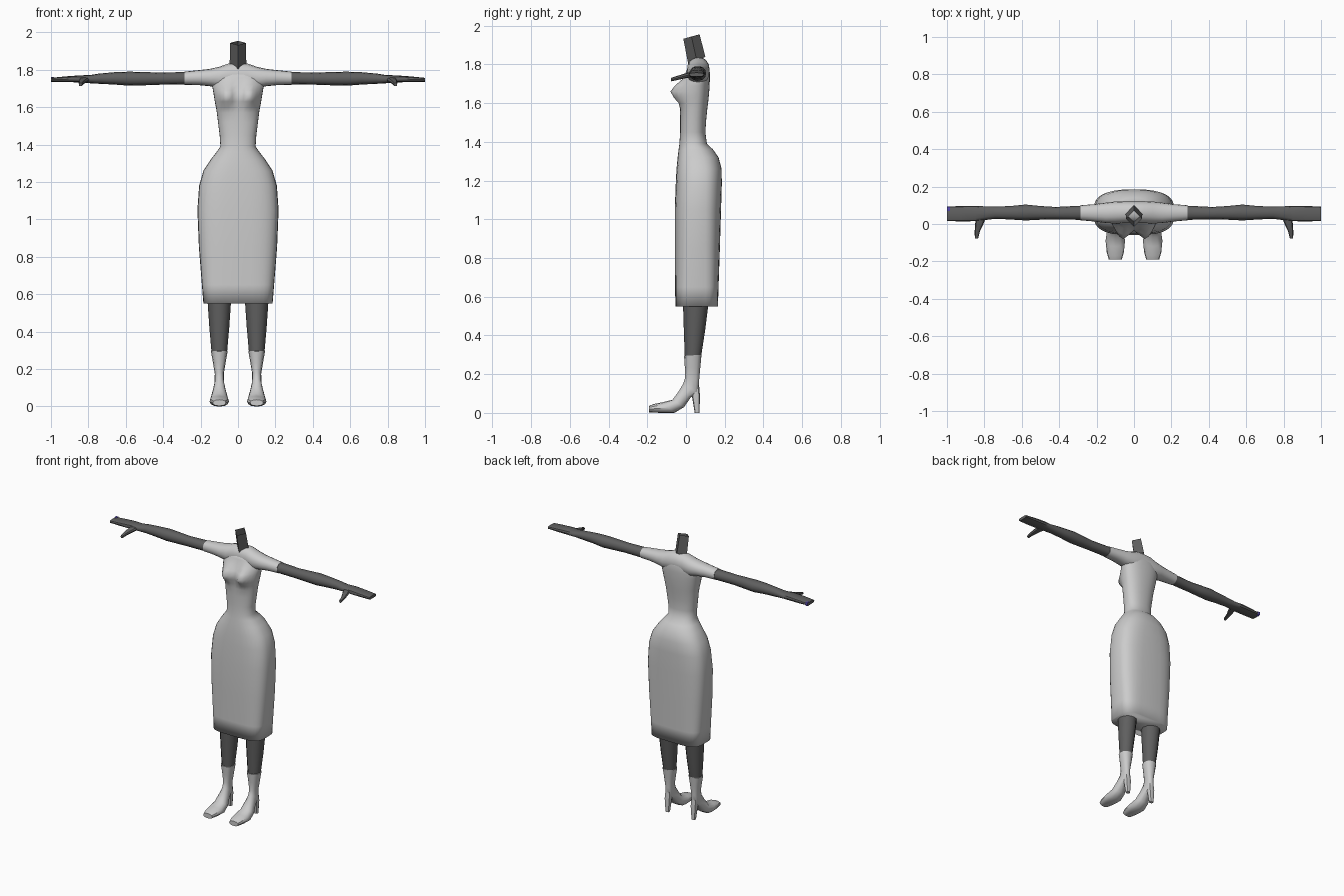
import bpy, bmesh, math
from mathutils import Vector

def material(name, rgb):
    m = bpy.data.materials.new(name)
    m.diffuse_color = (*rgb, 1)
    return m

LIGHT = material("light_grey", (0.60, 0.60, 0.60))
DARK = material("dark_grey", (0.115, 0.115, 0.115))
BLUE = material("blue", (0.10, 0.07, 0.45))
X, Y = Vector((1, 0, 0)), Vector((0, 1, 0))

def ring(a, b, side, n, power):
    """Superellipse with one axis from a to b and the other along side."""
    a, b = Vector(a), Vector(b)
    mid, u = (a + b) / 2, (a - b) / 2
    def shape(t):
        return math.copysign(abs(t) ** (2 / power), t) if abs(t) > 1e-6 else 0
    angles = [math.tau * i / n for i in range(n)]
    return [mid + u * shape(math.cos(t)) + side * shape(math.sin(t)) for t in angles]

def loft(name, rings, mat, capped=True, angle=40):
    """Skin a row of rings into one surface."""
    bm = bmesh.new()
    rows = [[bm.verts.new(p) for p in r] for r in rings]
    n = len(rows[0])
    for r, s in zip(rows, rows[1:]):
        for i in range(n):
            j = (i + 1) % n
            bm.faces.new((r[i], r[j], s[j], s[i]))
    if capped:
        bm.faces.new(rows[0])
        bm.faces.new(rows[-1])
    bmesh.ops.recalc_face_normals(bm, faces=bm.faces)
    mesh = bpy.data.meshes.new(name)
    bm.to_mesh(mesh)
    bm.free()
    ob = bpy.data.objects.new(name, mesh)
    bpy.context.collection.objects.link(ob)
    mesh.materials.append(mat)
    bpy.ops.object.select_all(action='DESELECT')
    ob.select_set(True)
    bpy.context.view_layer.objects.active = ob
    bpy.ops.object.shade_smooth_by_angle(angle=math.radians(angle))
    return ob

# Dress: z, half width, front y, back y, squareness
dress = [
    (0.55, 0.185, -0.055, 0.165, 4.0), (0.65, 0.193, -0.056, 0.168, 3.6),
    (0.85, 0.209, -0.058, 0.175, 3.2), (1.05, 0.217, -0.058, 0.181, 3.0),
    (1.18, 0.208, -0.053, 0.185, 2.8), (1.26, 0.185, -0.049, 0.184, 2.6),
    (1.32, 0.146, -0.043, 0.168, 2.4), (1.36, 0.115, -0.038, 0.140, 2.3),
    (1.39, 0.094, -0.034, 0.108, 2.3), (1.45, 0.098, -0.030, 0.100, 2.3),
    (1.52, 0.107, -0.030, 0.105, 2.3), (1.57, 0.113, -0.030, 0.110, 2.3),
    (1.60, 0.118, -0.029, 0.114, 2.3), (1.63, 0.124, -0.027, 0.117, 2.3),
    (1.66, 0.129, -0.024, 0.120, 2.3), (1.69, 0.134, -0.019, 0.122, 2.3),
    (1.72, 0.139, -0.012, 0.123, 2.3), (1.76, 0.132, 0.000, 0.123, 2.3),
    (1.80, 0.095, 0.015, 0.112, 2.3),
]
rings = []
for z, w, f, b, p in dress:
    r = ring((0, f, z), (0, b, z), X * w, 32, p)
    for v in r:  # bust swelling on the front half
        if v.y < (f + b) / 2:
            v.y -= 0.062 * math.exp(-((abs(v.x) - 0.062) / 0.045) ** 2 - ((z - 1.66) / 0.05) ** 2)
    rings.append(r)
loft("dress", rings, LIGHT, angle=100)

# Shoulders and short sleeves: x, bottom z, top z, front y, back y
half = [(0.0, 1.70, 1.838, 0.005, 0.122), (0.05, 1.70, 1.834, 0.005, 0.122),
        (0.10, 1.70, 1.816, 0.003, 0.120), (0.15, 1.712, 1.805, 0.005, 0.114),
        (0.21, 1.718, 1.798, 0.013, 0.106), (0.285, 1.72, 1.79, 0.02, 0.10)]

def arm_ring(x, lo, hi, f, b, n=12, p=2.2):
    y = (f + b) / 2
    return ring((x, y, hi), (x, y, lo), Y * (b - f) / 2, n, p)

full = [(-x, *rest) for x, *rest in half[:0:-1]] + half
loft("shoulders", [arm_ring(*s, n=16) for s in full], LIGHT)

# Neck: open four-sided tube leaning forward
loft("neck", [ring((0, 0.015, 1.785), (0, 0.100, 1.84), X * 0.045, 4, 2),
              ring((0, -0.014, 1.932), (0, 0.070, 1.955), X * 0.042, 4, 2)],
     DARK, capped=False, angle=20)

arm = [(0.28, 1.722, 1.788, 0.022, 0.098), (0.42, 1.72, 1.785, 0.025, 0.091),
       (0.50, 1.717, 1.788, 0.023, 0.096), (0.58, 1.715, 1.79, 0.019, 0.104),
       (0.66, 1.721, 1.787, 0.024, 0.096), (0.74, 1.725, 1.78, 0.028, 0.093),
       (0.79, 1.728, 1.772, 0.022, 0.094), (0.85, 1.733, 1.77, 0.015, 0.097),
       (0.93, 1.734, 1.764, 0.014, 0.096), (1.0, 1.736, 1.757, 0.016, 0.093)]

# Boot: front y, z, back y, z, half width
boot = [(-0.010, 0.295, 0.080, 0.30, 0.045), (-0.006, 0.235, 0.074, 0.235, 0.034),
        (-0.005, 0.18, 0.068, 0.17, 0.024), (-0.015, 0.15, 0.068, 0.10, 0.026),
        (-0.040, 0.108, 0.025, 0.08, 0.033), (-0.070, 0.068, -0.010, 0.03, 0.045),
        (-0.120, 0.055, -0.060, 0.0, 0.052), (-0.170, 0.045, -0.130, 0.0, 0.046),
        (-0.190, 0.036, -0.190, 0.003, 0.035)]

for s, label in ((1, "left"), (-1, "right")):
    # Arm with flat hand
    loft(label + "_arm", [arm_ring(s * x, *r, p=2.8 if x > 0.8 else 2.2) for x, *r in arm], DARK)
    # Thumb
    loft(label + "_thumb",
         [ring((s * x, y, z + h), (s * x, y, z - h), X * w, 8, 2.5) for x, y, z, h, w in
          ((0.815, 0.045, 1.75, 0.013, 0.027), (0.826, 0.005, 1.743, 0.013, 0.023),
           (0.838, -0.04, 1.731, 0.011, 0.014), (0.842, -0.077, 1.721, 0.009, 0.009))], DARK)
    # Leg
    cx = 0.1 * s
    loft(label + "_leg",
         [ring((cx, f, z), (cx, b, z), X * w, 12, 2) for z, f, b, w in
          ((0.285, -0.006, 0.077, 0.041), (0.42, -0.011, 0.098, 0.053),
           (0.58, -0.016, 0.118, 0.064))], DARK)
    # Boot and its tall heel
    loft(label + "_boot",
         [ring((cx, f, zf), (cx, b, zb), X * w, 12, 2.3) for f, zf, b, zb, w in boot], LIGHT)
    loft(label + "_heel",
         [ring((cx, f, z), (cx, b, z), X * w, 8, 2.5) for z, f, b, w in
          ((0.15, 0.01, 0.067, 0.020), (0.09, 0.030, 0.072, 0.023),
           (0.0, 0.045, 0.070, 0.014))], LIGHT)

# Blue fingertip on one hand
loft("fingertip", [arm_ring(x, 1.734, 1.761, 0.068, 0.094, 8, 4) for x in (-1.0, -0.985)], BLUE)
